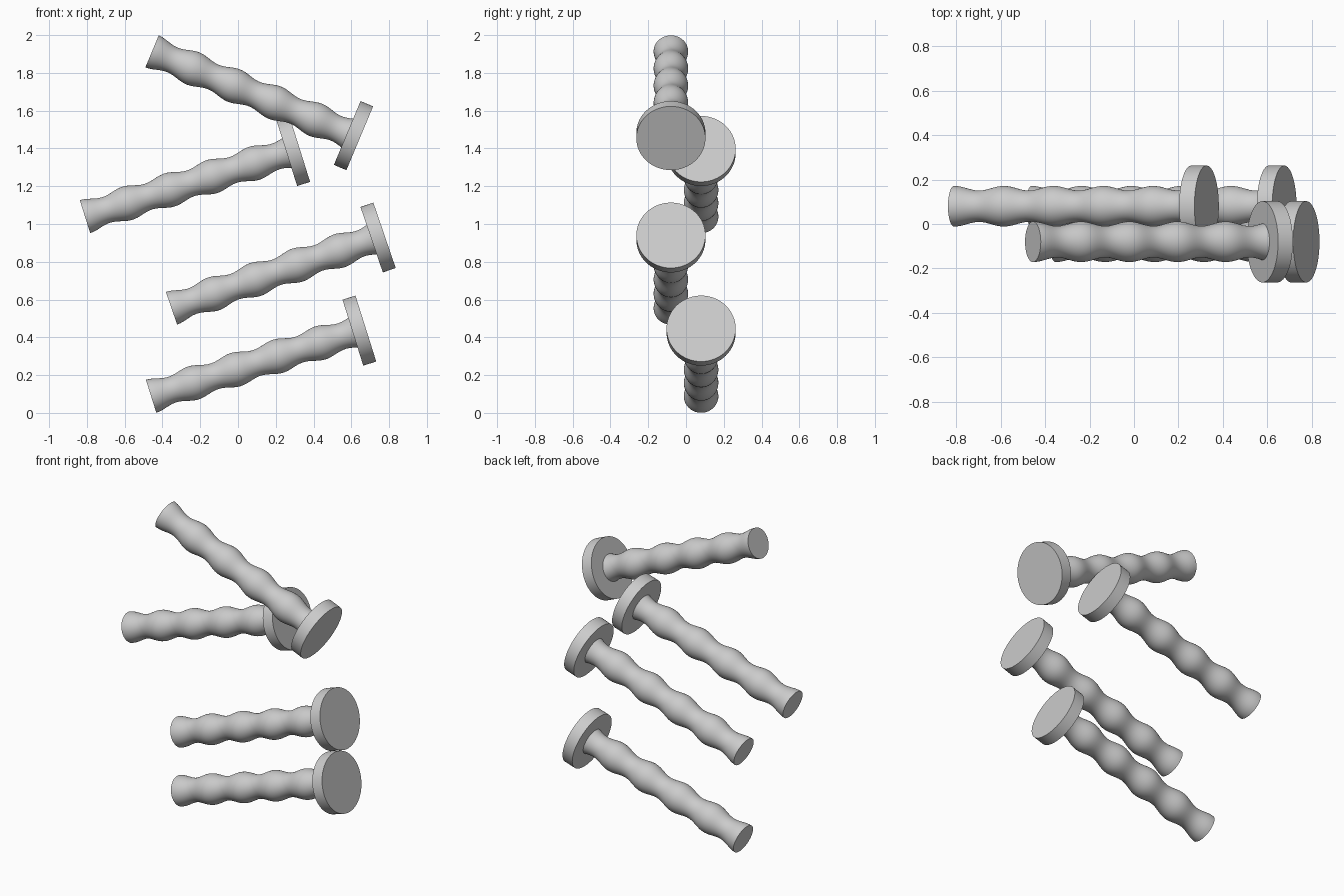
import bpy, bmesh
from math import cos, sin, pi, radians

if "Cube" in bpy.data.objects:
    bpy.data.objects.remove(bpy.data.objects["Cube"])

SIDES = 64
HEAD_BASE, HEAD_TOP, HEAD_R = 1.12, 1.192, 0.183
PERIOD = 0.235


def wave_radius(s):
    return 0.081 + 0.0105 * cos(2 * pi * s / PERIOD)


def lathe(name, profile):
    """Revolve (radius, height) points around z; points at radius 0 become poles."""
    bm = bmesh.new()
    rings = []
    for r, z in profile:
        if r == 0:
            rings.append([bm.verts.new((0, 0, z))] * SIDES)
        else:
            rings.append([bm.verts.new((r * cos(2 * pi * i / SIDES), r * sin(2 * pi * i / SIDES), z))
                          for i in range(SIDES)])
    for low, high in zip(rings, rings[1:]):
        for i in range(SIDES):
            j = (i + 1) % SIDES
            corners = [low[i], low[j], high[j], high[i]]
            bm.faces.new(list(dict.fromkeys(corners)))
    bmesh.ops.recalc_face_normals(bm, faces=bm.faces)
    mesh = bpy.data.meshes.new(name)
    bm.to_mesh(mesh)
    bm.free()
    return mesh


# Wavy shaft running up into the flat disc head
steps = 60
profile = [(0, 0)]
profile += [(wave_radius(HEAD_BASE * i / steps), HEAD_BASE * i / steps) for i in range(steps + 1)]
profile += [(HEAD_R, HEAD_BASE), (HEAD_R, HEAD_TOP), (0, HEAD_TOP)]
peg_mesh = lathe("peg", profile)

# Four pegs: x, y, z of the shaft end, then upward tilt in degrees
pegs = [
    ("peg_bottom", -0.46, 0.08, 0.088, 17.5),
    ("peg_lower_middle", -0.352, -0.08, 0.554, 18.9),
    ("peg_upper_middle", -0.81, 0.08, 1.039, 17.5),
    ("peg_top", -0.455, -0.08, 1.914, -22.7),
]
for name, x, y, z, tilt in pegs:
    peg = bpy.data.objects.new(name, peg_mesh)
    bpy.context.collection.objects.link(peg)
    peg.location = (x, y, z)
    peg.rotation_euler = (0, radians(90 - tilt), 0)

# Smooth sides, sharp rims
bpy.ops.object.select_all(action='DESELECT')
bpy.context.view_layer.objects.active = peg
peg.select_set(True)
bpy.ops.object.shade_smooth_by_angle(angle=radians(40))
